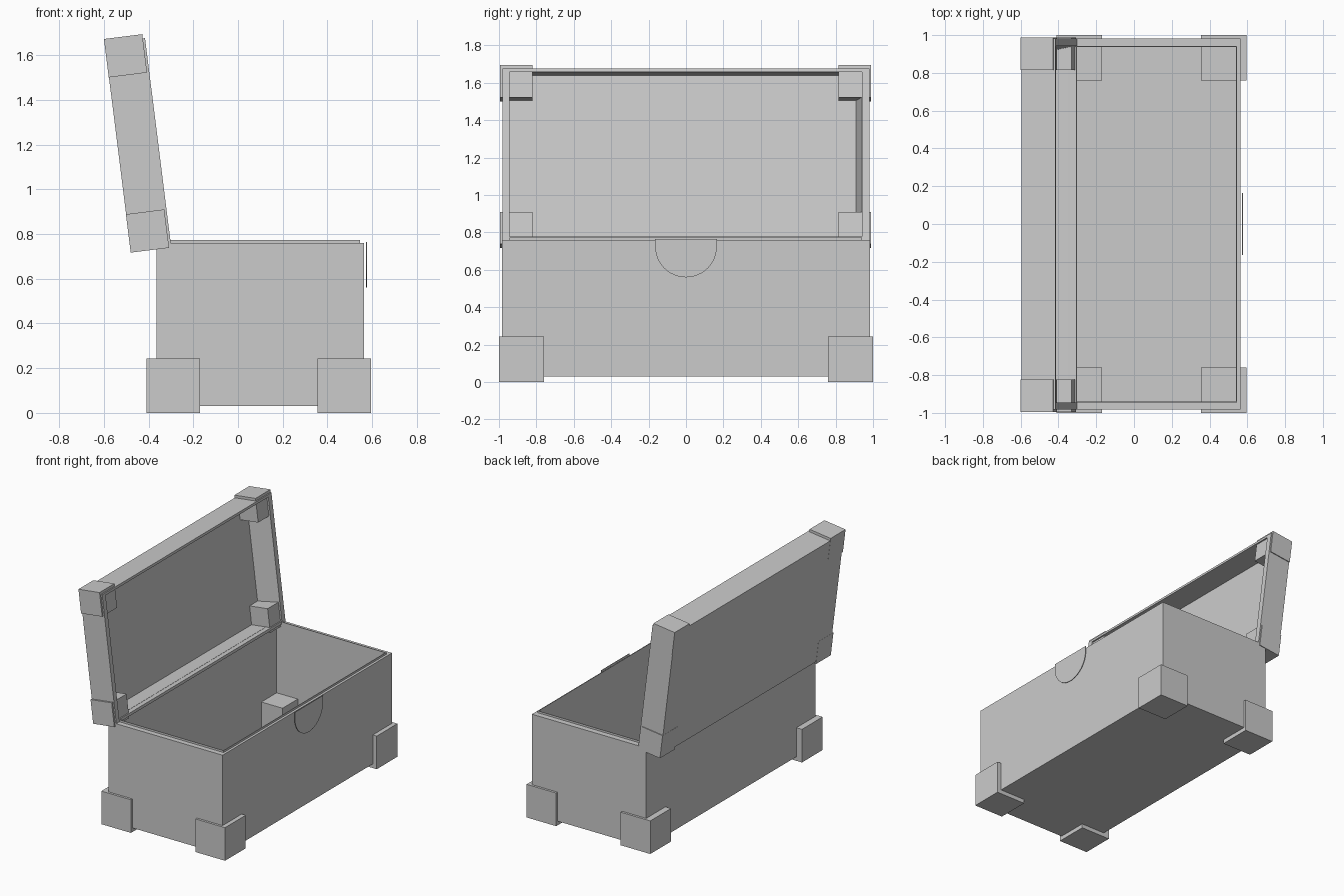
import bpy, bmesh, math
from mathutils import Matrix, Vector

if "Cube" in bpy.data.objects:
    bpy.data.objects.remove(bpy.data.objects["Cube"])

# Lid frame: local x runs up the lid, local z is its depth toward the opening
T = math.radians(7.15)
s, c = math.sin(T), math.cos(T)
LID = Matrix(((-s, 0, c, -0.48), (0, 1, 0, 0), (c, 0, s, 0.717), (0, 0, 0, 1)))


def finish(name, bm, matrix=None):
    if matrix:
        bm.transform(matrix)
    bmesh.ops.recalc_face_normals(bm, faces=bm.faces)
    me = bpy.data.meshes.new(name)
    bm.to_mesh(me)
    bm.free()
    ob = bpy.data.objects.new(name, me)
    bpy.context.collection.objects.link(ob)
    return ob


def tray(name, rings, matrix=None):
    """Loft rectangles (x0, x1, y0, y1, z) and cap both ends."""
    bm = bmesh.new()
    loops = []
    for x0, x1, y0, y1, z in rings:
        loops.append([bm.verts.new(p) for p in
                      ((x0, y0, z), (x1, y0, z), (x1, y1, z), (x0, y1, z))])
    for a, b in zip(loops, loops[1:]):
        for i in range(4):
            j = (i + 1) % 4
            bm.faces.new((a[i], a[j], b[j], b[i]))
    bm.faces.new(loops[0])
    bm.faces.new(loops[-1])
    return finish(name, bm, matrix)


def block(name, x0, x1, y0, y1, z0, z1, matrix=None):
    return tray(name, [(x0, x1, y0, y1, z0), (x0, x1, y0, y1, z1)], matrix)


# Hollow chest body with a raised inner lip
tray("chest_body", [
    (-0.365, 0.563, -0.983, 0.983, 0.03),
    (-0.365, 0.563, -0.983, 0.983, 0.76),
    (-0.347, 0.545, -0.945, 0.942, 0.76),
    (-0.347, 0.545, -0.945, 0.942, 0.774),
    (-0.342, 0.540, -0.940, 0.937, 0.774),
    (-0.342, 0.540, -0.940, 0.937, 0.05),
])

# Corner feet
for side, (x0, x1) in (("back", (-0.41, -0.17)), ("front", (0.355, 0.595))):
    block(f"{side}_foot_left", x0, x1, -1.0, -0.76, 0, 0.243)
    block(f"{side}_foot_right", x0, x1, 0.76, 1.0, 0, 0.243)

# Open lid, hollow toward the chest
tray("lid", [
    (0.018, 0.944, -0.982, 0.982, 0.001),
    (0.018, 0.944, -0.982, 0.982, 0.183),
    (0.038, 0.926, -0.945, 0.942, 0.183),
    (0.038, 0.926, -0.945, 0.908, 0.025),
], LID)

# Lid corner caps
for side, (u0, u1) in (("lower", (0, 0.173)), ("upper", (0.79, 0.963))):
    block(f"{side}_lid_cap_left", u0, u1, -0.995, -0.822, 0, 0.173, LID)
    block(f"{side}_lid_cap_right", u0, u1, 0.815, 0.988, 0, 0.173, LID)

# Half-round latch plate
bm = bmesh.new()
pts = [(0.165, 0.765)]
for i in range(25):
    a = -math.pi * i / 24
    pts.append((0.165 * math.cos(a), 0.725 + 0.165 * math.sin(a)))
pts.append((-0.165, 0.765))
face = bm.faces.new([bm.verts.new((0.573, y, z)) for y, z in pts])
ext = bmesh.ops.extrude_face_region(bm, geom=[face], use_keep_orig=True)
bmesh.ops.translate(bm, vec=Vector((0.004, 0, 0)),
                    verts=[v for v in ext["geom"] if isinstance(v, bmesh.types.BMVert)])
finish("latch_plate", bm)
